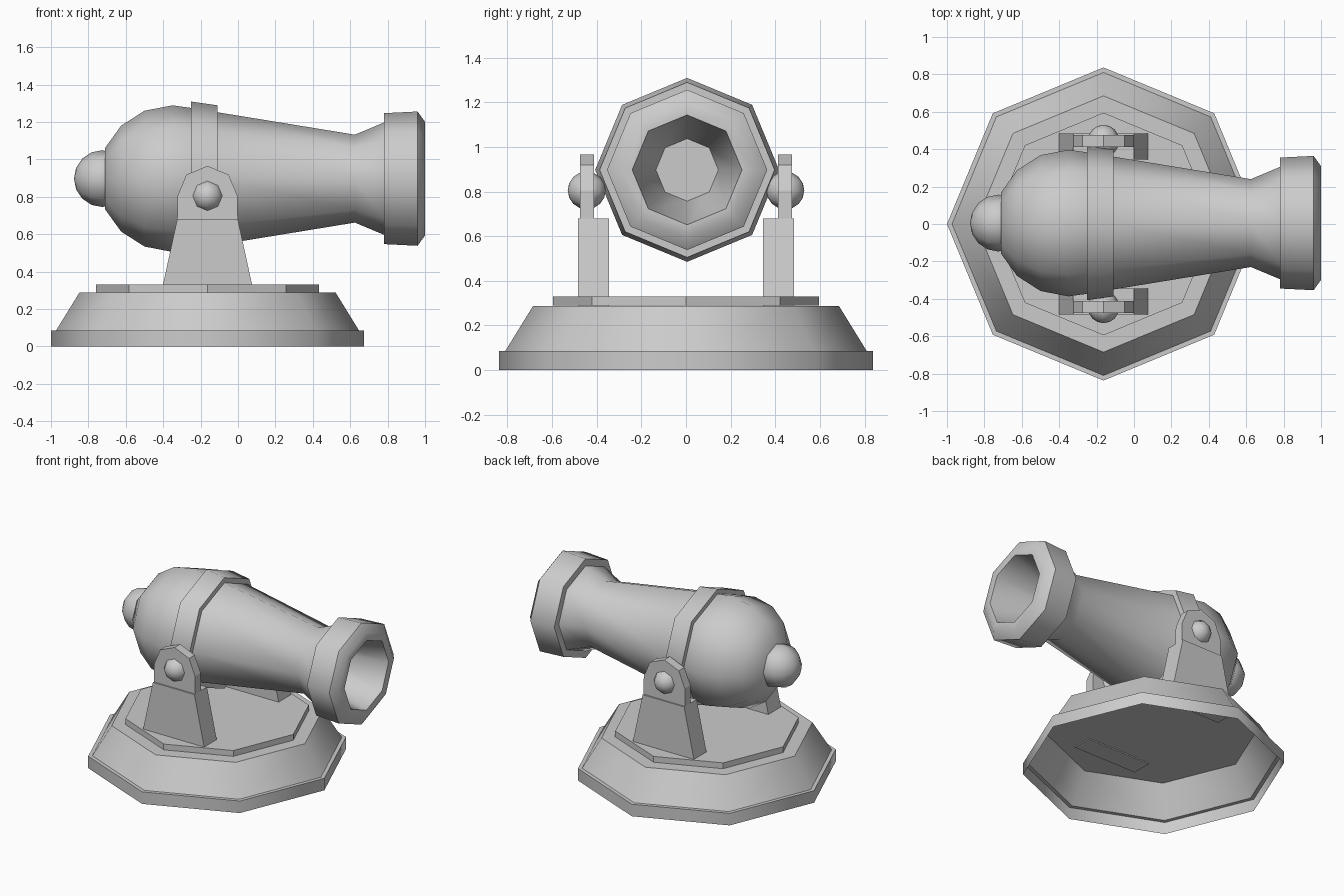
import bpy, bmesh
from math import sin, cos, pi, radians
from mathutils import Vector

if "Cube" in bpy.data.objects:
    bpy.data.objects.remove(bpy.data.objects["Cube"])

CX = -0.163                      # centre of the turntable and pivot
AXIS_Y, AXIS_Z = 0.005, 0.897    # barrel axis
SIDES = 8


def finish(name, bm, smooth=None):
    mesh = bpy.data.meshes.new(name)
    bm.to_mesh(mesh)
    bm.free()
    ob = bpy.data.objects.new(name, mesh)
    bpy.context.collection.objects.link(ob)
    if smooth:
        bpy.ops.object.select_all(action='DESELECT')
        ob.select_set(True)
        bpy.context.view_layer.objects.active = ob
        bpy.ops.object.shade_smooth_by_angle(angle=radians(smooth))
    return ob


def lathe(name, profile, axis, origin, smooth=None, closed=False):
    """Eight-sided turned part; profile is (position along axis, radius)."""
    bm = bmesh.new()
    o = Vector(origin)
    rings = []
    for t, r in profile:
        ring = []
        for i in range(SIDES):
            c, s = r * cos(2 * pi * i / SIDES), r * sin(2 * pi * i / SIDES)
            p = {'X': (t, c, s), 'Y': (s, t, c), 'Z': (c, s, t)}[axis]
            ring.append(bm.verts.new(o + Vector(p)))
        rings.append(ring)
    pairs = list(zip(rings, rings[1:]))
    if closed:
        pairs.append((rings[-1], rings[0]))
    for a, b in pairs:
        for i in range(SIDES):
            j = (i + 1) % SIDES
            bm.faces.new((a[i], a[j], b[j], b[i]))
    bmesh.ops.remove_doubles(bm, verts=bm.verts, dist=1e-5)
    return finish(name, bm, smooth)


def slab(name, outline, y0, y1):
    """Extrude an x-z outline from y0 to y1."""
    bm = bmesh.new()
    face = bm.faces.new([bm.verts.new((x, y0, z)) for x, z in outline])
    ext = bmesh.ops.extrude_face_region(bm, geom=[face])
    verts = [v for v in ext['geom'] if isinstance(v, bmesh.types.BMVert)]
    bmesh.ops.translate(bm, verts=verts, vec=(0, y1 - y0, 0))
    bmesh.ops.recalc_face_normals(bm, faces=bm.faces)
    return finish(name, bm)


# Hollow base skirt, open underneath, and the plate on top
lathe("base", [(0, .837), (.085, .837), (.085, .81), (.288, .685), (.288, 0)],
      'Z', (CX, 0, 0), smooth=50)
lathe("top_plate", [(.289, .595), (.33, .595), (.33, 0)], 'Z', (CX, 0, 0))

# Barrel with rounded breech, flared muzzle and bore
lathe("barrel", [(-.71, 0), (-.71, .165), (-.625, .283), (-.5, .363), (-.35, .392),
                 (-.25, .378), (-.11, .355), (.625, .235), (.78, .3), (.78, .35),
                 (.96, .359), (1.0, .304), (1.0, .246), (.5, .14), (.5, 0)],
      'X', (0, AXIS_Y, AXIS_Z), smooth=50)

# Reinforcing band
lathe("barrel_band", [(-.25, .36), (-.25, .412), (-.11, .392), (-.11, .34)],
      'X', (0, AXIS_Y, AXIS_Z), smooth=50, closed=True)

# Rear knob
steps = [i * pi / 8 for i in range(5)]
lathe("rear_knob", [(-.725 - .152 * cos(a), .152 * sin(a)) for a in steps] + [(-.68, .14)],
      'X', (0, AXIS_Y, AXIS_Z), smooth=50)

# Brackets and pivot knobs on both sides
foot = [(CX - .249, .28), (CX + .249, .28), (CX + .162, .68), (CX - .162, .68)]
ear = [(CX - .162, .68), (CX + .162, .68)] + [
    (CX + .16 * cos(i * pi / 4), .805 + .16 * sin(i * pi / 4)) for i in range(5)]
for side, label in ((-1, "front"), (1, "back")):
    slab(label + "_bracket_foot", foot, side * .345, side * .485)
    slab(label + "_bracket_ear", ear, side * .412, side * .475)
    lathe(label + "_pivot_knob",
          [(-.085 * cos(i * pi / 8), .085 * sin(i * pi / 8)) for i in range(9)],
          'Y', (CX, side * .445, .805), smooth=50)
